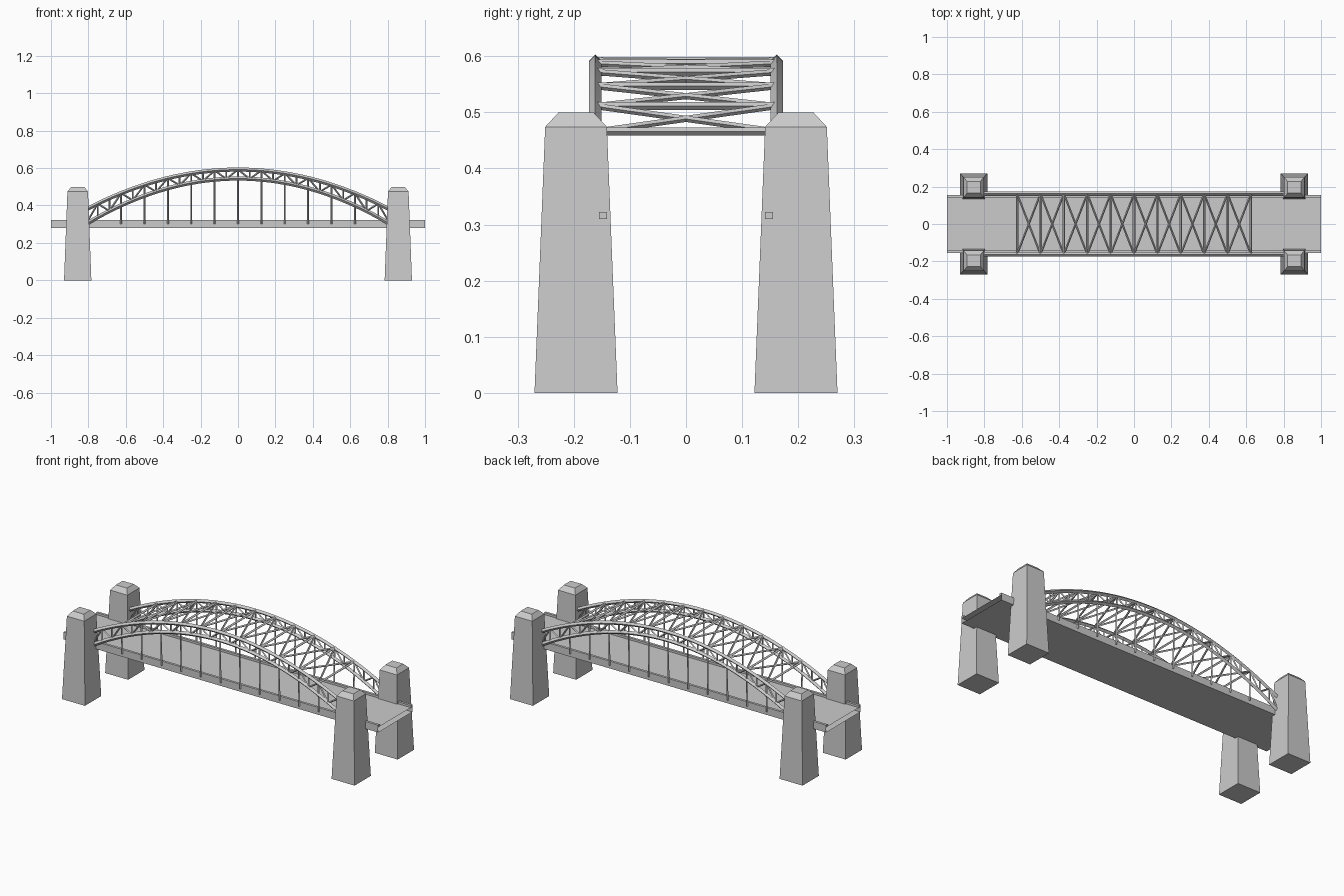
import bpy, bmesh
from mathutils import Vector

if "Cube" in bpy.data.objects:
    bpy.data.objects.remove(bpy.data.objects["Cube"])

mat = bpy.data.materials.new("stone_grey")
mat.diffuse_color = (0.6, 0.6, 0.6, 1)
mat.use_nodes = True
mat.node_tree.nodes["Principled BSDF"].inputs["Base Color"].default_value = mat.diffuse_color

ARCH_Y = 0.162
PANEL = 0.125
END = 0.84


def finish(bm, name):
    bmesh.ops.recalc_face_normals(bm, faces=bm.faces)
    me = bpy.data.meshes.new(name)
    bm.to_mesh(me)
    bm.free()
    me.materials.append(mat)
    ob = bpy.data.objects.new(name, me)
    bpy.context.collection.objects.link(ob)
    return ob


def bar(bm, pts, r):
    """Sweep a diamond section along a list of points."""
    pts = [Vector(p) for p in pts]
    rings = []
    for i, p in enumerate(pts):
        t = (pts[min(i + 1, len(pts) - 1)] - pts[max(i - 1, 0)]).normalized()
        ref = Vector((0, 0, 1)) if abs(t.y) > 0.3 else Vector((0, 1, 0))
        a = t.cross(ref).normalized()
        b = t.cross(a).normalized()
        rings.append([bm.verts.new(p + r * d) for d in (a, b, -a, -b)])
    for q, s in zip(rings, rings[1:]):
        for k in range(4):
            bm.faces.new((q[k], q[(k + 1) % 4], s[(k + 1) % 4], s[k]))
    bm.faces.new(rings[0])
    bm.faces.new(rings[-1])


def box(bm, lo, hi):
    vs = bmesh.ops.create_cube(bm, size=1)["verts"]
    for v in vs:
        v.co = [lo[i] + (v.co[i] + 0.5) * (hi[i] - lo[i]) for i in range(3)]
    return vs


def upper(x):
    return 0.592 - 0.207 * (x / 0.8) ** 2


def lower(x):
    return 0.544 - 0.235 * (x / 0.8) ** 2


# Tapered pylons with bevelled caps
for sx, xn in ((-1, "left"), (1, "right")):
    for sy, yn in ((-1, "front"), (1, "back")):
        bm = bmesh.new()
        rings = []
        for z, hx, hy in ((0, 0.073, 0.074), (0.474, 0.055, 0.055), (0.5, 0.035, 0.031)):
            rings.append([bm.verts.new((sx * 0.857 + i * hx, sy * 0.196 + j * hy, z))
                          for i, j in ((-1, -1), (1, -1), (1, 1), (-1, 1))])
        for q, s in zip(rings, rings[1:]):
            for k in range(4):
                bm.faces.new((q[k], q[(k + 1) % 4], s[(k + 1) % 4], s[k]))
        bm.faces.new(rings[0])
        bm.faces.new(rings[-1])
        finish(bm, f"pylon_{yn}_{xn}")

# Deck, hollow with open ends
bm = bmesh.new()
box(bm, (-1, -0.155, 0.28), (1, 0.155, 0.31))
bm.normal_update()
ends = [f for f in bm.faces if abs(f.normal.x) > 0.9]
bmesh.ops.delete(bm, geom=ends, context="FACES")
finish(bm, "deck")

# Arch trusses, hangers and kerbs on both sides
for sy, yn in ((-1, "front"), (1, "back")):
    y = sy * ARCH_Y
    xs = [END * (i / 20 - 1) for i in range(41)]
    for name, f in (("upper", upper), ("lower", lower)):
        bm = bmesh.new()
        bar(bm, [(x, y, f(x)) for x in xs], 0.011)
        finish(bm, f"{name}_chord_{yn}")

    # Web: verticals and alternating diagonals
    bm = bmesh.new()
    step = PANEL / 2
    for i in range(-13, 14):
        x = i * step
        bar(bm, [(x, y, lower(x)), (x, y, upper(x))], 0.005)
        if i < 13:
            f, g = (lower, upper) if i % 2 else (upper, lower)
            bar(bm, [(x, y, f(x)), (x + step, y, g(x + step))], 0.005)
    finish(bm, f"truss_web_{yn}")

    bm = bmesh.new()
    for i in range(-5, 6):
        x = i * PANEL
        bar(bm, [(x, sy * 0.158, 0.3), (x, y, lower(x))], 0.005)
    finish(bm, f"hangers_{yn}")

    bm = bmesh.new()
    y0, y1 = sorted((sy * 0.141, sy * 0.155))
    box(bm, (-1, y0, 0.31), (1, y1, 0.322))
    finish(bm, f"kerb_{yn}")

# Overhead cross struts and X bracing between the upper chords
bm = bmesh.new()
for i in range(-5, 6):
    x = i * PANEL
    bar(bm, [(x, -ARCH_Y, upper(x)), (x, ARCH_Y, upper(x))], 0.007)
finish(bm, "cross_struts")

bm = bmesh.new()
for i in range(-5, 5):
    x, x2 = i * PANEL, (i + 1) * PANEL
    for s in (-1, 1):
        bar(bm, [(x, -s * ARCH_Y, upper(x)), (x2, s * ARCH_Y, upper(x2))], 0.0055)
finish(bm, "x_bracing")
